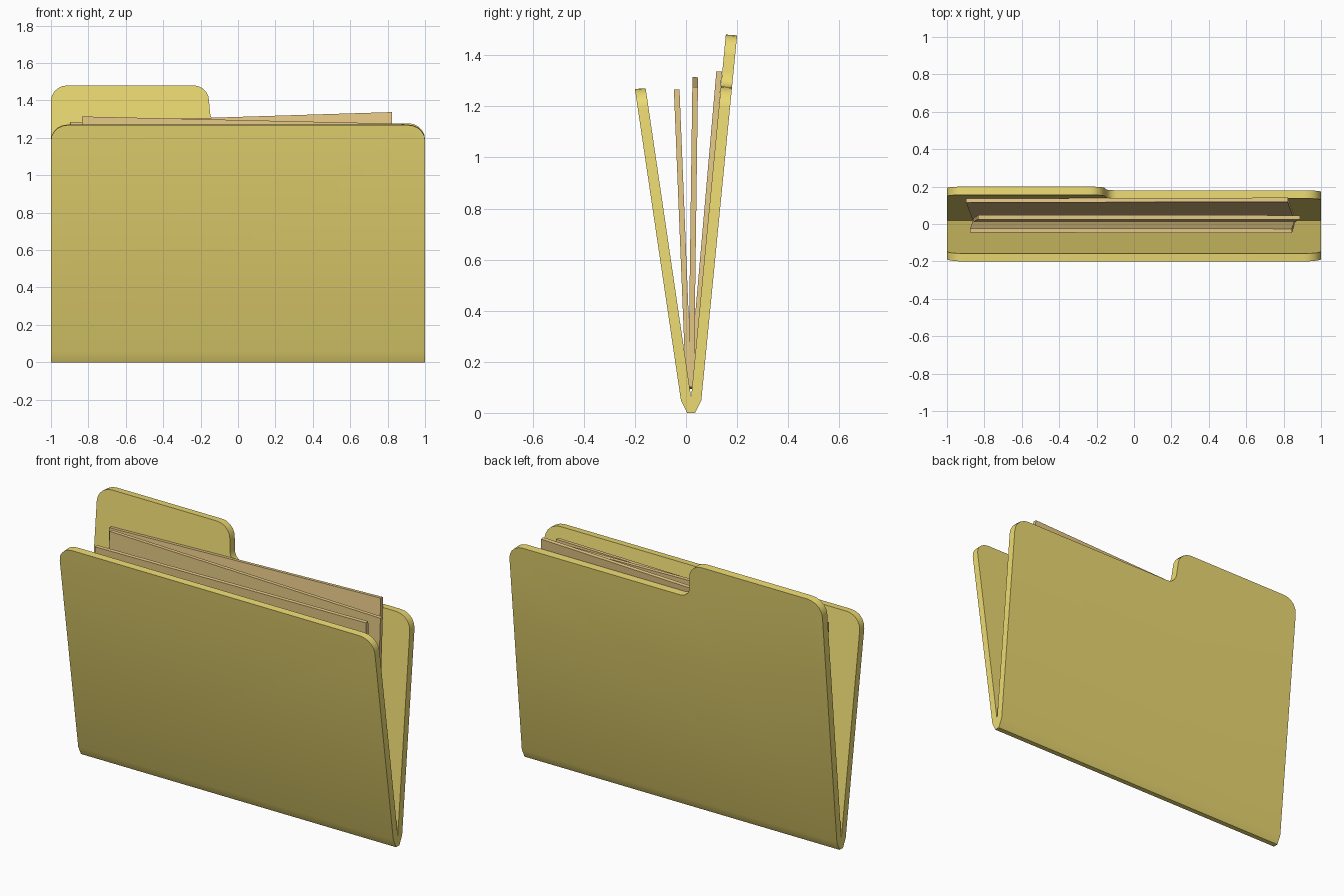
import bpy, bmesh
from math import sin, cos, pi, atan2, radians
from mathutils import Matrix, Vector

if "Cube" in bpy.data.objects:
    bpy.data.objects.remove(bpy.data.objects["Cube"])


def material(name, color):
    m = bpy.data.materials.new(name)
    m.diffuse_color = (*color, 1)
    m.use_nodes = True
    m.node_tree.nodes["Principled BSDF"].inputs["Base Color"].default_value = m.diffuse_color
    return m


def make_object(name, bm, mat):
    bmesh.ops.recalc_face_normals(bm, faces=bm.faces)
    me = bpy.data.meshes.new(name)
    bm.to_mesh(me)
    bm.free()
    me.materials.append(mat)
    ob = bpy.data.objects.new(name, me)
    bpy.context.collection.objects.link(ob)
    return ob


def arc(cx, cz, rx, rz, a0, a1, n=5):
    angles = [radians(a0 + (a1 - a0) * i / n) for i in range(n + 1)]
    return [(cx + rx * cos(a), cz + rz * sin(a)) for a in angles]


card = material("card", (0.84, 0.70, 0.17))
sheet = material("paper", (0.79, 0.58, 0.24))

# Folder cross-section points as (y, z)
CREASE = (0.02, 0.06)
SPINE = [(-0.02, 0.05), (0.005, 0.0), (0.035, 0.0), (0.06, 0.05)]

# Cover outlines as (x, z), from the lower right round to the lower left
front_outline = arc(0.91, 1.185, 0.09, 0.083, 0, 90) + arc(-0.91, 1.185, 0.09, 0.083, 90, 180)
back_outline = (arc(0.91, 1.19, 0.09, 0.085, 0, 90)
                + arc(-0.09, 1.335, 0.06, 0.06, 270, 180)
                + arc(-0.24, 1.395, 0.085, 0.083, 0, 90)
                + arc(-0.91, 1.395, 0.09, 0.083, 90, 180))

# Folder: two leaning covers joined by a narrow spine
bm = bmesh.new()
crease = [bm.verts.new((x, *CREASE)) for x in (1, -1)]
spine = [[bm.verts.new((x, y, z)) for x in (1, -1)] for y, z in SPINE]


def cover(outline, foot, foot_pos, outer_top, inner_top):
    def lift(a, b, x, z):
        t = (z - a[1]) / (b[1] - a[1])
        return bm.verts.new((x, a[0] + (b[0] - a[0]) * t, z))
    outer = [lift(foot_pos, outer_top, x, z) for x, z in outline]
    inner = [lift(CREASE, inner_top, x, z + 0.003) for x, z in outline]
    outer = [foot[0]] + outer + [foot[1]]
    inner = [crease[0]] + inner + [crease[1]]
    bm.faces.new(outer)
    bm.faces.new(inner)
    for i in range(len(outer) - 1):
        bm.faces.new((outer[i], outer[i + 1], inner[i + 1], inner[i]))


cover(front_outline, spine[0], SPINE[0], (-0.2, 1.268), (-0.158, 1.271))
cover(back_outline, spine[3], SPINE[3], (0.2, 1.478), (0.156, 1.481))
for a, b in zip(spine, spine[1:]):
    bm.faces.new((a[0], a[1], b[1], b[0]))
for side in (0, 1):
    bm.faces.new([crease[side]] + [s[side] for s in spine])
folder = make_object("folder", bm, card)
bpy.context.view_layer.objects.active = folder
folder.select_set(True)
bpy.ops.object.shade_smooth_by_angle(angle=radians(35))


# Loose papers, each leaning and slightly twisted in the folder
def paper(name, y_base, y_top, height, roll):
    bm = bmesh.new()
    lean = -atan2(y_top - y_base, height)
    place = (Matrix.Translation((0, y_base, 0.12))
             @ Matrix.Rotation(lean, 4, 'X')
             @ Matrix.Rotation(radians(roll), 4, 'Y')
             @ Matrix.Translation((0, 0, height / 2))
             @ Matrix.Diagonal((1.72, 0.022, height, 1)))
    bmesh.ops.create_cube(bm, size=1, matrix=place)
    make_object(name, bm, sheet)


paper("front_paper", 0.01, -0.036, 1.135, -0.8)
paper("middle_paper", 0.02, 0.036, 1.175, 1.3)
paper("back_paper", 0.024, 0.128, 1.195, -1.8)
